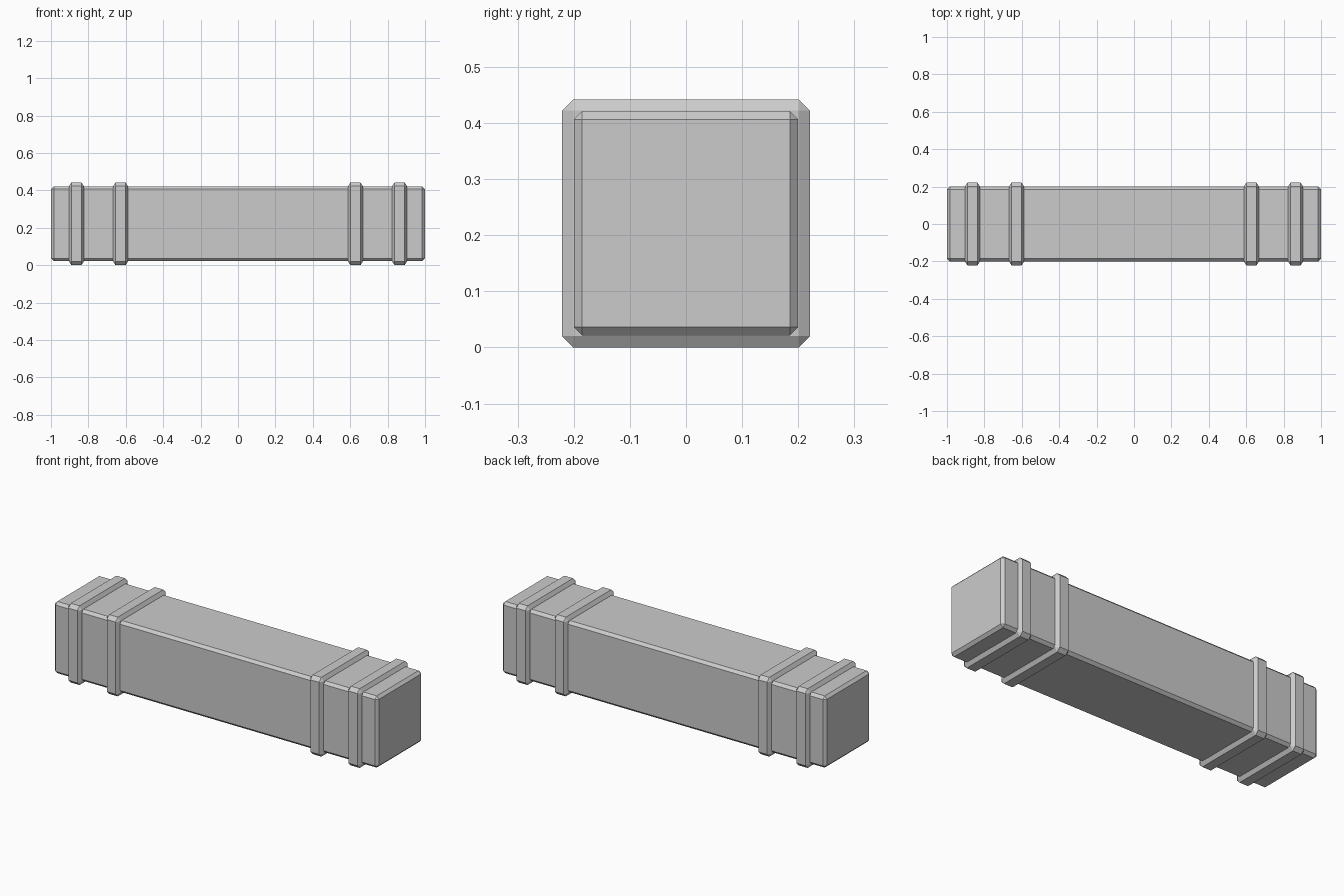
import bpy, bmesh
from mathutils import Matrix

if "Cube" in bpy.data.objects:
    bpy.data.objects.remove(bpy.data.objects["Cube"])


def chamfered_box(name, centre, size, chamfer, x_chamfer):
    """Box with single-segment chamfers; x_chamfer is the chamfer depth along x."""
    squash = x_chamfer / chamfer
    bm = bmesh.new()
    bmesh.ops.create_cube(bm, size=1)
    bmesh.ops.scale(bm, vec=(size[0] / squash, size[1], size[2]), verts=bm.verts)
    bmesh.ops.bevel(bm, geom=bm.edges[:], offset=chamfer, offset_type='OFFSET',
                    segments=1, profile=0.5, affect='EDGES')
    bmesh.ops.scale(bm, vec=(squash, 1, 1), verts=bm.verts)
    bmesh.ops.transform(bm, matrix=Matrix.Translation(centre), verts=bm.verts)
    bmesh.ops.recalc_face_normals(bm, faces=bm.faces)
    mesh = bpy.data.meshes.new(name)
    bm.to_mesh(mesh)
    bm.free()
    obj = bpy.data.objects.new(name, mesh)
    bpy.context.collection.objects.link(obj)
    return obj


MID_Z = 0.221

# Long square beam
chamfered_box("beam", (0, 0, MID_Z), (2.0, 0.4, 0.4), 0.015, 0.015)

# Two raised bands near each end
for side, label in ((-1, "left"), (1, "right")):
    for x, place in ((0.864, "outer"), (0.628, "inner")):
        chamfered_box(f"{label}_{place}_band", (side * x, 0, MID_Z),
                      (0.08, 0.442, 0.442), 0.02, 0.013)
